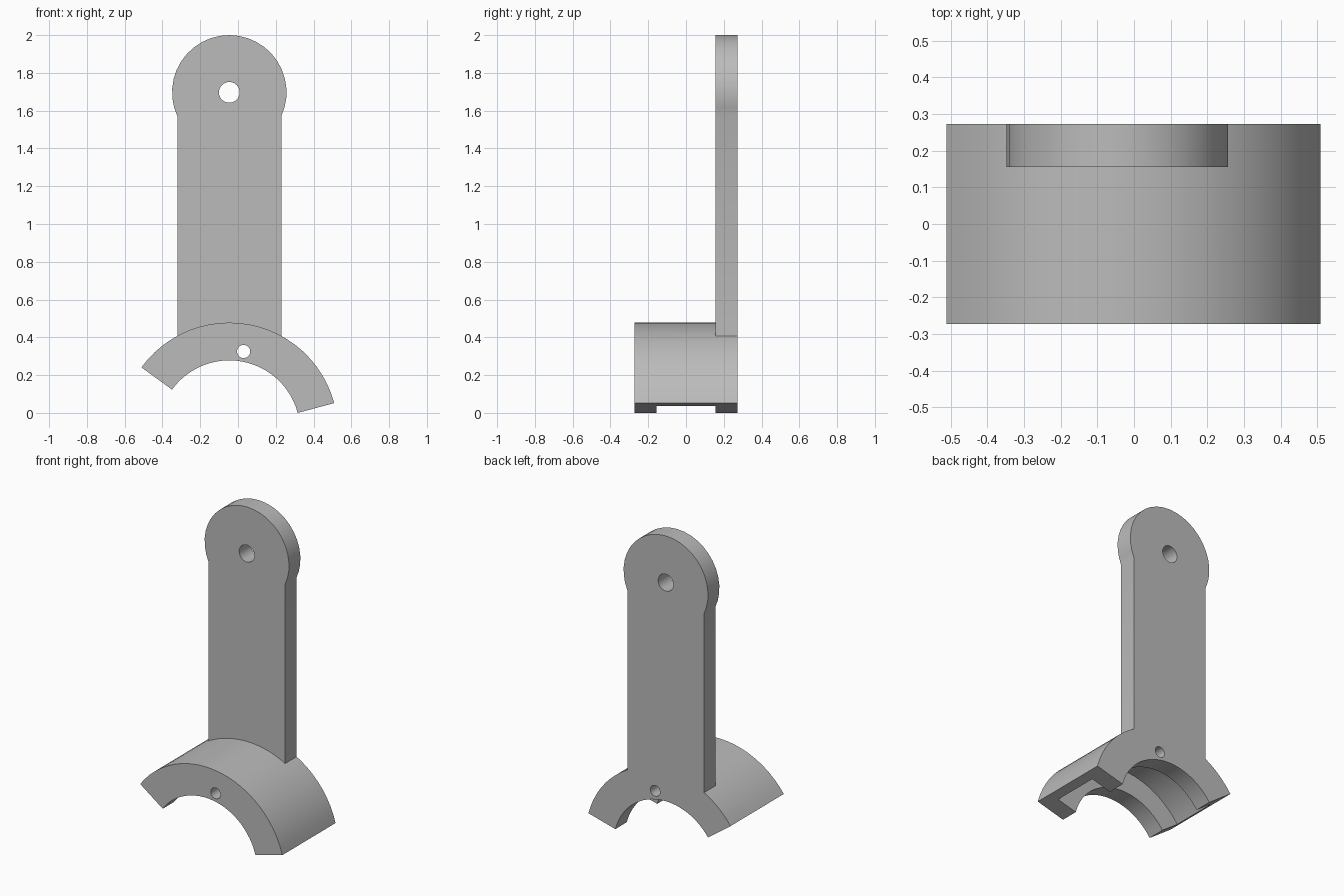
import bpy, bmesh
from math import sin, cos, radians, asin, degrees

cube = bpy.data.objects.get("Cube")
if cube:
    bpy.data.objects.remove(cube, do_unlink=True)

CX, CZ = -0.046, -0.097          # axis of the saddle
HEAD_Z, HEAD_R, ARM_HALF = 1.697, 0.303, 0.275
DEPTH, FLANGE = 0.273, 0.156     # half depth, and where the end flanges begin

grey = bpy.data.materials.new("plain grey")
grey.use_nodes = True
colour = (0.5, 0.5, 0.5, 1)
grey.diffuse_color = colour
grey.node_tree.nodes["Principled BSDF"].inputs["Base Color"].default_value = colour


def arc(z, r, start, end, n):
    """Points on an arc about (CX, z), angles in degrees."""
    angles = [radians(start + (end - start) * i / n) for i in range(n + 1)]
    return [(CX + r * cos(a), z + r * sin(a)) for a in angles]


def extrude(name, outline, y0, y1):
    """Solid made from an x-z outline, pulled from y0 to y1."""
    bm = bmesh.new()
    face = bm.faces.new([bm.verts.new((x, y0, z)) for x, z in outline])
    out = bmesh.ops.extrude_face_region(bm, geom=[face])
    moved = [v for v in out["geom"] if isinstance(v, bmesh.types.BMVert)]
    bmesh.ops.translate(bm, vec=(0, y1 - y0, 0), verts=moved)
    bmesh.ops.recalc_face_normals(bm, faces=bm.faces)
    mesh = bpy.data.meshes.new(name)
    bm.to_mesh(mesh)
    bm.free()
    obj = bpy.data.objects.new(name, mesh)
    bpy.context.collection.objects.link(obj)
    obj.data.materials.append(grey)
    return obj


def combine(target, tool, operation):
    mod = target.modifiers.new(operation, "BOOLEAN")
    mod.operation, mod.solver, mod.object = operation, "EXACT", tool
    bpy.context.view_layer.objects.active = target
    bpy.ops.object.modifier_apply(modifier=mod.name)
    bpy.data.objects.remove(tool, do_unlink=True)


def drill(target, x, z, r):
    circle = [(x + r * cos(radians(a)), z + r * sin(radians(a))) for a in range(0, 360, 15)]
    combine(target, extrude("hole_cutter", circle, -1, 1), "DIFFERENCE")


# Curved saddle with a channel inside, leaving a flange at each end
bracket = extrude("saddle_bracket",
                  arc(CZ, 0.575, 15, 144, 24) + arc(CZ, 0.375, 144, 15, 24),
                  -DEPTH, DEPTH)
channel = extrude("channel_cutter",
                  arc(CZ, 0.515, 5, 154, 28) + arc(CZ, 0.3, 154, 5, 28),
                  -FLANGE, FLANGE)
combine(bracket, channel, "DIFFERENCE")

# Flat upright arm with a round head, rising from the back flange
dip = degrees(asin((HEAD_R ** 2 - ARM_HALF ** 2) ** 0.5 / HEAD_R))
outline = [(CX - ARM_HALF, 0.31), (CX + ARM_HALF, 0.31)]
outline += arc(HEAD_Z, HEAD_R, -dip, 180 + dip, 24)
combine(bracket, extrude("arm", outline, FLANGE, DEPTH), "UNION")

# Pivot hole in the head and pin hole through both flanges
drill(bracket, CX, HEAD_Z, 0.055)
drill(bracket, 0.03, 0.325, 0.035)

# Merge coplanar faces and smooth the curved sides
bm = bmesh.new()
bm.from_mesh(bracket.data)
bmesh.ops.remove_doubles(bm, verts=bm.verts, dist=0.0002)
bmesh.ops.dissolve_limit(bm, angle_limit=radians(1), verts=bm.verts, edges=bm.edges)
bm.to_mesh(bracket.data)
bm.free()
bracket.select_set(True)
bpy.context.view_layer.objects.active = bracket
bpy.ops.object.shade_smooth_by_angle(angle=radians(30))
